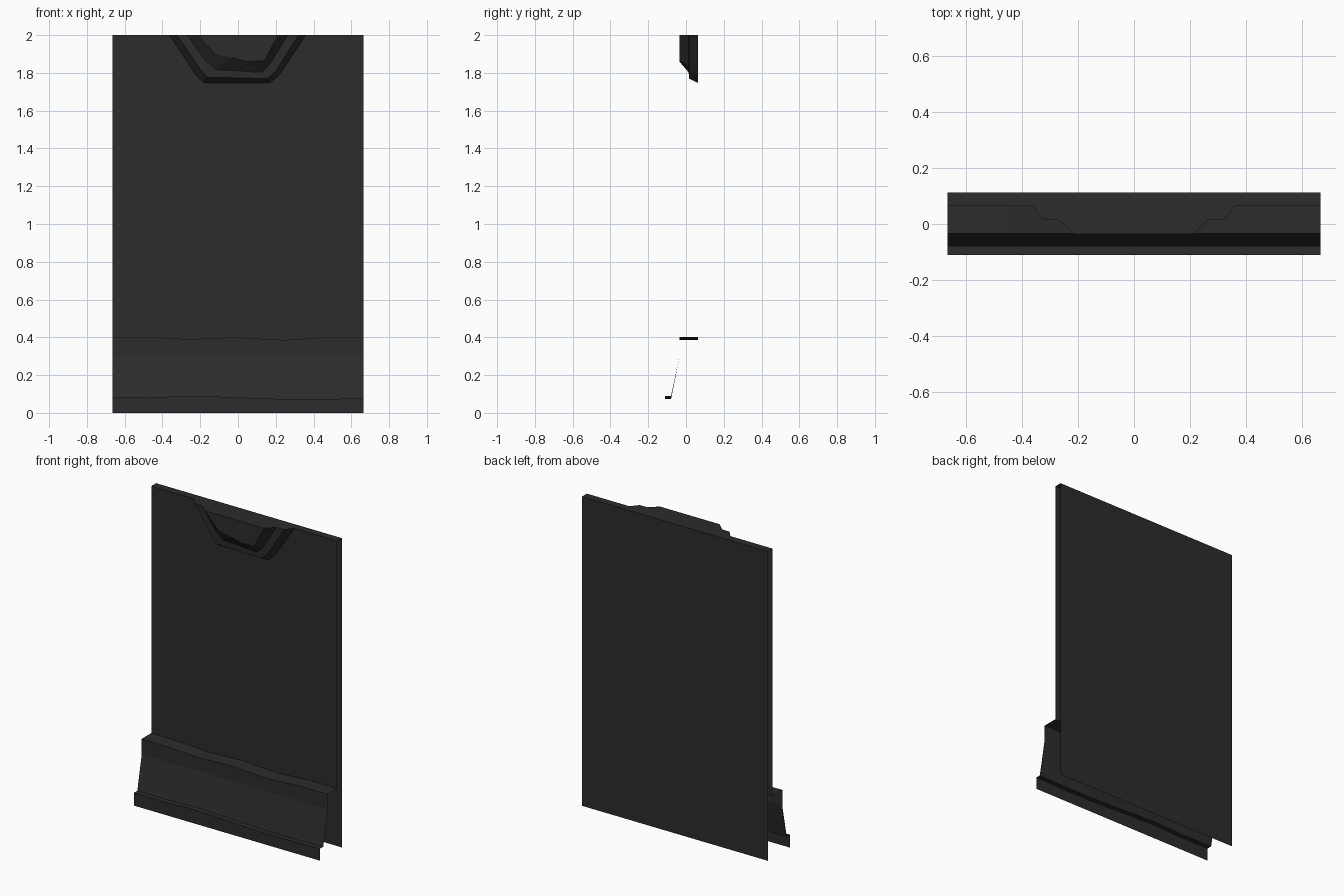
import bpy, bmesh

if "Cube" in bpy.data.objects:
    bpy.data.objects.remove(bpy.data.objects["Cube"])

W, TOP, BACK, FRONT = 0.665, 2.0, 0.113, 0.064

mat = bpy.data.materials.new("dark_stone")
mat.diffuse_color = (0.026, 0.025, 0.025, 1)
mat.use_nodes = True
mat.node_tree.nodes["Principled BSDF"].inputs["Base Color"].default_value = mat.diffuse_color


def make(name, verts, faces):
    """Mesh object with flat faces; vertex order gives the outward side."""
    mesh = bpy.data.meshes.new(name)
    mesh.from_pydata(verts, [], faces)
    mesh.materials.append(mat)
    obj = bpy.data.objects.new(name, mesh)
    bpy.context.collection.objects.link(obj)
    return obj


def strips(name, rows):
    """Quads between successive rows of points of equal length."""
    n = len(rows[0])
    verts = [p for row in rows for p in row]
    faces = [(r*n + i, (r+1)*n + i, (r+1)*n + i + 1, r*n + i + 1)
             for r in range(len(rows) - 1) for i in range(n - 1)]
    return make(name, verts, faces)


# Worn edge lines running across the width: upper ledge and foot ledge
xs = [-W, -0.45, -0.25, -0.02, 0.24, 0.46, W]
upper = [0.403, 0.40, 0.39, 0.40, 0.386, 0.40, 0.40]
foot = [0.084, 0.082, 0.09, 0.083, 0.073, 0.073, 0.078]


def line(y, zs):
    return [(x, y, z) for x, z in zip(xs, zs)]


# Keystone outlines (x, z), from wall to front, each hanging from the top edge
layers = [
    (FRONT, [(-.362, 2), (-.225, 1.79), (-.18, 1.747),
             (.17, 1.747), (.22, 1.79), (.36, 2)]),
    (.016, [(-.323, 2), (-.2, 1.82), (-.165, 1.777),
            (.155, 1.77), (.2, 1.81), (.32, 2)]),
    (.014, [(-.268, 2), (-.165, 1.855), (-.125, 1.818),
            (.125, 1.803), (.165, 1.84), (.264, 2)]),
    (-.035, [(-.215, 2), (-.12, 1.90), (-.03, 1.88),
             (.05, 1.86), (.14, 1.865), (.212, 2)]),
]
rings = [[(x, y, z) for x, z in pts] for y, pts in layers]

# Stepped keystone: chamfered sides plus the front face
strips("keystone_steps", rings)
make("keystone_face", rings[-1], [range(len(rings[-1]))])

# Main wall sheet, notched around the keystone
wall = line(FRONT, upper) + [(W, FRONT, TOP)] + rings[0][::-1] + [(-W, FRONT, TOP)]
make("wall_front", wall, [range(len(wall))])

# Back sheet
make("wall_back", [(W, BACK, 0), (-W, BACK, 0), (-W, BACK, TOP), (W, BACK, TOP)],
     [(0, 1, 2, 3)])

# Top cap following the keystone steps
cap = [(-W, FRONT, TOP)] + [r[0] for r in rings] + [r[-1] for r in rings[::-1]]
cap += [(W, FRONT, TOP), (W, BACK, TOP), (-W, BACK, TOP)]
make("top_cap", cap, [range(len(cap))])

# Plinth: ledge, short riser, sloping apron, foot ledge, foot riser
strips("plinth", [
    line(FRONT, upper),
    line(-0.034, upper),
    line(-0.034, [0.302] * 7),
    line(-0.079, foot),
    line(-0.111, foot),
    line(-0.111, [0] * 7),
])
